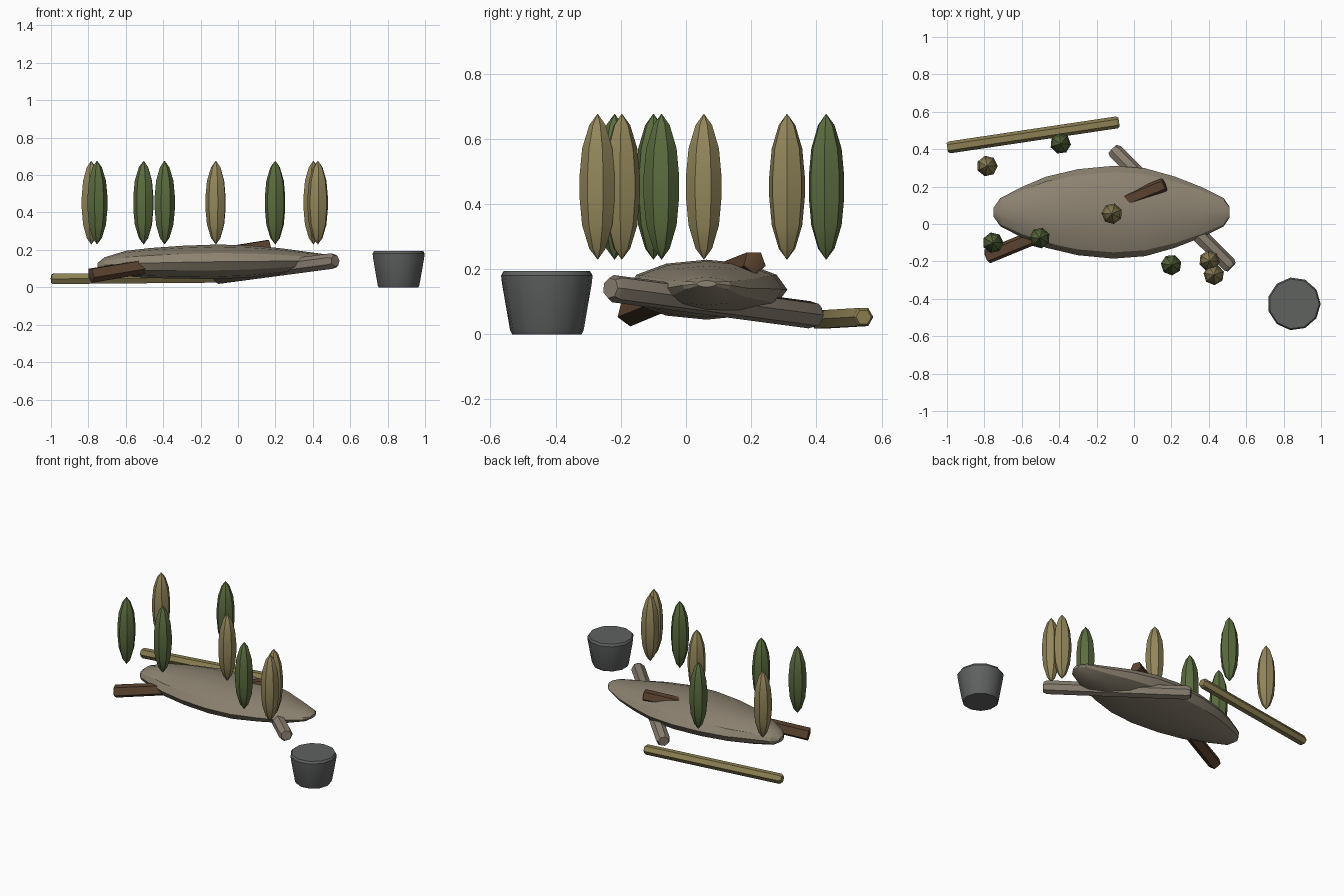
import bpy, math
from mathutils import Vector

if "Cube" in bpy.data.objects:
    bpy.data.objects.remove(bpy.data.objects["Cube"])


def material(name, rgb):
    m = bpy.data.materials.new(name)
    m.use_nodes = True
    color = (*rgb, 1)
    m.diffuse_color = color
    m.node_tree.nodes["Principled BSDF"].inputs["Base Color"].default_value = color
    return m


tan = material("dry tan", (0.29, 0.24, 0.105))
green = material("leaf green", (0.105, 0.15, 0.05))
stone = material("warm stone", (0.265, 0.225, 0.165))
bark = material("dark bark", (0.105, 0.057, 0.03))
grey_wood = material("grey wood", (0.25, 0.21, 0.165))
reed = material("reed yellow", (0.26, 0.215, 0.085))
iron = material("iron grey", (0.115, 0.122, 0.118))


def loft(name, mat, rings, sides, turn=0.0, angle=30):
    """Skin rings given as (centre, u radius vector, v radius vector)."""
    verts, faces = [], []
    for c, u, v in rings:
        for i in range(sides):
            a = 2 * math.pi * i / sides + turn
            verts.append(c + u * math.cos(a) + v * math.sin(a))
    for r in range(len(rings) - 1):
        for i in range(sides):
            j = (i + 1) % sides
            faces.append((r * sides + i, r * sides + j,
                          (r + 1) * sides + j, (r + 1) * sides + i))
    faces.append(tuple(reversed(range(sides))))
    faces.append(tuple(range(len(verts) - sides, len(verts))))
    mesh = bpy.data.meshes.new(name)
    mesh.from_pydata(verts, [], faces)
    mesh.materials.append(mat)
    obj = bpy.data.objects.new(name, mesh)
    bpy.context.collection.objects.link(obj)
    bpy.ops.object.select_all(action="DESELECT")
    obj.select_set(True)
    bpy.context.view_layer.objects.active = obj
    bpy.ops.object.shade_smooth_by_angle(angle=math.radians(angle))
    return obj


def turned(name, mat, base, profile, sides, turn=0.0, angle=30):
    """Upright turned shape from (radius, height) pairs."""
    rings = [(Vector(base) + Vector((0, 0, h)), Vector((r, 0, 0)), Vector((0, r, 0)))
             for r, h in profile]
    return loft(name, mat, rings, sides, turn, angle)


def stick(name, mat, start, end, r0, r1, sides, chamfer=0.012, turn=0.0):
    """Straight pole between two points with slightly chamfered ends."""
    a, b = Vector(start), Vector(end)
    d = (b - a).normalized()
    u = d.cross(Vector((0, 0, 1))).normalized()
    v = d.cross(u)
    steps = [(a, r0 * 0.75), (a + d * chamfer, r0), (b - d * chamfer, r1), (b, r1 * 0.75)]
    return loft(name, mat, [(c, u * r, v * r) for c, r in steps], sides, turn)


# Long flattened boulder: x, half width, half height, centre height
sections = [(-0.75, 0.025, 0.015, 0.115), (-0.715, 0.075, 0.042, 0.118),
            (-0.6, 0.135, 0.068, 0.127), (-0.47, 0.19, 0.08, 0.13),
            (-0.3, 0.23, 0.088, 0.134), (-0.11, 0.248, 0.092, 0.137),
            (0.06, 0.235, 0.086, 0.138), (0.22, 0.19, 0.07, 0.14),
            (0.36, 0.135, 0.051, 0.14), (0.48, 0.075, 0.025, 0.15),
            (0.51, 0.03, 0.01, 0.155)]
loft("boulder", stone,
     [(Vector((x, 0.063, z)), Vector((0, w, 0)), Vector((0, 0, h)))
      for x, w, h, z in sections], 12, angle=25)

# Poles: two pass through the boulder, one lies behind it
stick("bark_branch", bark, (-0.79, -0.175, 0.065), (0.165, 0.212, 0.222),
      0.042, 0.038, 5, 0.004, math.pi / 2)
stick("grey_branch", grey_wood, (0.52, -0.232, 0.142), (-0.115, 0.4, 0.058),
      0.043, 0.043, 7, 0.02)
stick("reed_pole", reed, (-0.998, 0.408, 0.045), (-0.08, 0.545, 0.053),
      0.032, 0.032, 6, 0.012)

# Solid tapered pot
turned("pot", iron, (0.856, -0.427, 0),
       [(0.108, 0), (0.114, 0.012), (0.139, 0.155), (0.142, 0.18), (0.134, 0.194)],
       11, angle=35)

# Floating pointed leaves
leaf_profile = [(0.001, 0), (0.026, 0.033), (0.048, 0.105), (0.056, 0.19),
                (0.056, 0.255), (0.048, 0.34), (0.026, 0.412), (0.001, 0.446)]
tan_spots = [(-0.785, 0.31), (-0.118, 0.055), (0.403, -0.197), (0.427, -0.271)]
green_spots = [(-0.754, -0.1), (-0.504, -0.075), (-0.393, 0.43), (0.199, -0.219)]
for label, mat, spots in (("tan_leaf", tan, tan_spots), ("green_leaf", green, green_spots)):
    for i, (x, y) in enumerate(spots):
        turned(f"{label}_{i + 1}", mat, (x, y, 0.23), leaf_profile, 7, i * 0.4, 40)
